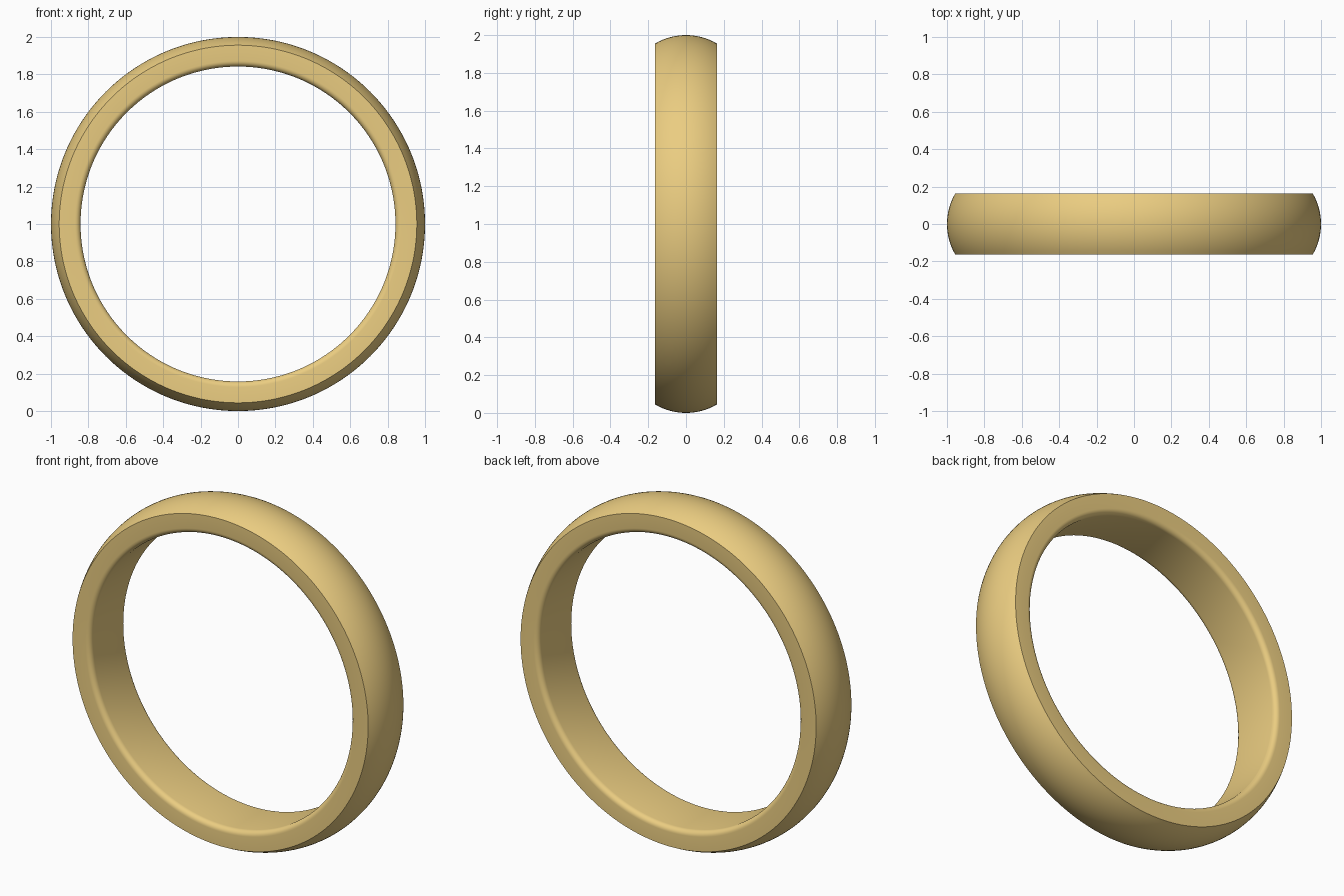
import bpy, bmesh
from math import sin, cos, pi, asin, radians
from mathutils import Vector

if "Cube" in bpy.data.objects:
    bpy.data.objects.remove(bpy.data.objects["Cube"])

HALF_W = 0.163      # half width of the band along y
R_OUT = 1.0         # crown radius
R_EDGE = 0.956      # radius where the dome meets the flat side
R_IN = 0.842        # bore radius
FILLET = 0.03       # rounding of the inner edge
SEGMENTS = 192


def arc(cy, cr, radius, a0, a1, n):
    """Points (y, r) on an arc, angle measured from +r towards +y."""
    return [(cy + radius * sin(a0 + (a1 - a0) * i / n),
             cr + radius * cos(a0 + (a1 - a0) * i / n)) for i in range(n + 1)]


# Cross-section: domed outside, flat sides, rounded inner edges
sag = R_OUT - R_EDGE
dome = (HALF_W ** 2 + sag ** 2) / (2 * sag)
a = asin(HALF_W / dome)
profile = arc(0, R_OUT - dome, dome, -a, a, 16)
profile += arc(HALF_W - FILLET, R_IN + FILLET, FILLET, pi / 2, pi, 6)
profile += arc(-HALF_W + FILLET, R_IN + FILLET, FILLET, pi, 1.5 * pi, 6)

# Spin the section around the y axis
bm = bmesh.new()
verts = [bm.verts.new((0, y, r)) for y, r in profile]
edges = [bm.edges.new((v, verts[(i + 1) % len(verts)])) for i, v in enumerate(verts)]
bmesh.ops.spin(bm, geom=verts + edges, cent=(0, 0, 0), axis=(0, 1, 0),
               angle=2 * pi, steps=SEGMENTS, use_merge=True)
bmesh.ops.remove_doubles(bm, verts=bm.verts, dist=1e-5)
bmesh.ops.recalc_face_normals(bm, faces=bm.faces)
bmesh.ops.translate(bm, verts=bm.verts, vec=Vector((0, 0, R_OUT)))

mesh = bpy.data.meshes.new("ring_band")
bm.to_mesh(mesh)
bm.free()
band = bpy.data.objects.new("ring_band", mesh)
bpy.context.collection.objects.link(band)

# Gold colour
gold = bpy.data.materials.new("gold")
gold.diffuse_color = (0.83, 0.61, 0.22, 1)
gold.use_nodes = True
gold.node_tree.nodes["Principled BSDF"].inputs["Base Color"].default_value = gold.diffuse_color
mesh.materials.append(gold)

# Smooth shading with crisp outer edges
bpy.context.view_layer.objects.active = band
band.select_set(True)
bpy.ops.object.shade_smooth_by_angle(angle=radians(30))
